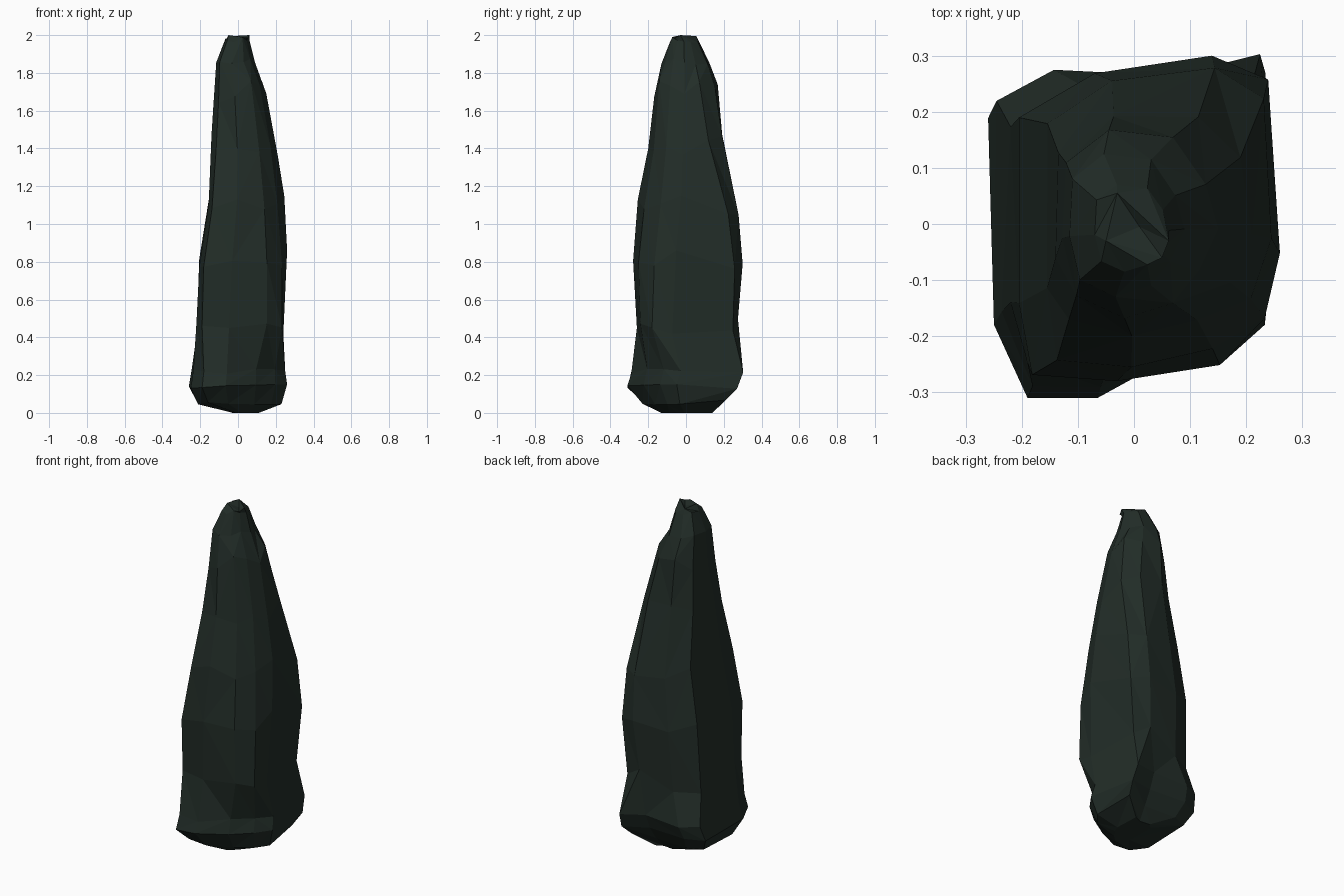
import bpy, bmesh, random
from mathutils import Vector

if "Cube" in bpy.data.objects:
    bpy.data.objects.remove(bpy.data.objects["Cube"])

random.seed(4)

# Boxy, chipped cross-sections in unit extents, counter-clockwise from front left
LOW = [(-.73, -1), (-.25, -1), (.36, -.7), (.76, -.4), (1, -.1),
       (.9, 1), (.3, .85), (-.6, .9), (-1, .72), (-.96, -.55)]
MID = [(-.87, -.95), (-.25, -1), (.62, -.93), (.97, -.7), (1, -.3),
       (.87, .9), (.45, 1), (-.42, .88), (-1, .62), (-1, -.55)]
HIGH = [(-.92, -.97), (-.25, -1), (.48, -.88), (.82, -.55), (1, -.15),
        (.94, .82), (.5, 1), (-.42, .9), (-1, .62), (-1, -.5)]
TOP = [(-.82, -.76), (-.2, -1), (.42, -.84), (.75, -.5), (1, -.05),
       (.84, .42), (.42, .92), (-.4, 1), (-.95, .65), (-1, -.15)]
STAGES = [(.2, LOW), (.46, MID), (1.05, HIGH), (1.7, TOP)]

# z, x min, x max, y min, y max
RINGS = [
    (0.00, -.03, .11, -.13, .14),
    (0.055, -.22, .23, -.23, .21),
    (0.14, -.26, .26, -.31, .27),
    (0.22, -.245, .25, -.29, .305),
    (0.46, -.22, .24, -.26, .275),
    (0.80, -.205, .26, -.28, .30),
    (1.10, -.155, .245, -.255, .28),
    (1.42, -.14, .21, -.20, .20),
    (1.70, -.128, .15, -.168, .168),
    (1.86, -.115, .09, -.13, .125),
    (1.975, -.07, .062, -.085, .07),
]


def section(z):
    """Blend the cross-sections by height."""
    z = min(max(z, STAGES[0][0]), STAGES[-1][0])
    for (za, a), (zb, b) in zip(STAGES, STAGES[1:]):
        if z <= zb:
            t = (z - za) / (zb - za)
            return [Vector(p).lerp(Vector(q), t) for p, q in zip(a, b)]


# Stone body: loft of the rings, with uneven facet heights
bm = bmesh.new()
loops = []
for z, x0, x1, y0, y1 in RINGS:
    wob = 0.06 if 0.4 < z < 1.8 else (0.015 if z > 0.04 else 0)
    loops.append([bm.verts.new(((x0 + x1) / 2 + u * (x1 - x0) / 2,
                                (y0 + y1) / 2 + v * (y1 - y0) / 2,
                                z + random.uniform(-wob, wob)))
                  for u, v in section(z)])
n = len(LOW)
for lo, hi in zip(loops, loops[1:]):
    for i in range(n):
        a, b, c, d = lo[i], lo[(i + 1) % n], hi[(i + 1) % n], hi[i]
        tris = [(a, b, c), (a, c, d)] if random.random() < .5 else [(a, b, d), (b, c, d)]
        for t in tris:
            bm.faces.new(t)
bm.faces.new(loops[0][::-1])

# Broken tip: two small horns around a shallow dip
tip = loops[-1]
crown = [bm.verts.new(p) for p in ((-.05, -.03, 2), (.05, -.06, 1.985),
                                   (.062, -.03, 2), (-.03, .055, 1.995))]
owner = [0, 0, 1, 2, 2, 2, 3, 3, 3, 0]
for i in range(n):
    j = (i + 1) % n
    p, q = crown[owner[i]], crown[owner[j]]
    bm.faces.new((tip[i], tip[j], p))
    if p is not q:
        bm.faces.new((tip[j], q, p))
dip = bm.verts.new((.01, -.005, 1.98))
for i in range(4):
    bm.faces.new((crown[i], crown[(i + 1) % 4], dip))

bmesh.ops.recalc_face_normals(bm, faces=bm.faces)
mesh = bpy.data.meshes.new("stone_pillar")
bm.to_mesh(mesh)
bm.free()
stone = bpy.data.objects.new("stone_pillar", mesh)
bpy.context.collection.objects.link(stone)

# Dark green-grey stone
mat = bpy.data.materials.new("dark_stone")
mat.diffuse_color = (0.016, 0.026, 0.021, 1)
mat.use_nodes = True
mat.node_tree.nodes["Principled BSDF"].inputs["Base Color"].default_value = mat.diffuse_color
mesh.materials.append(mat)
